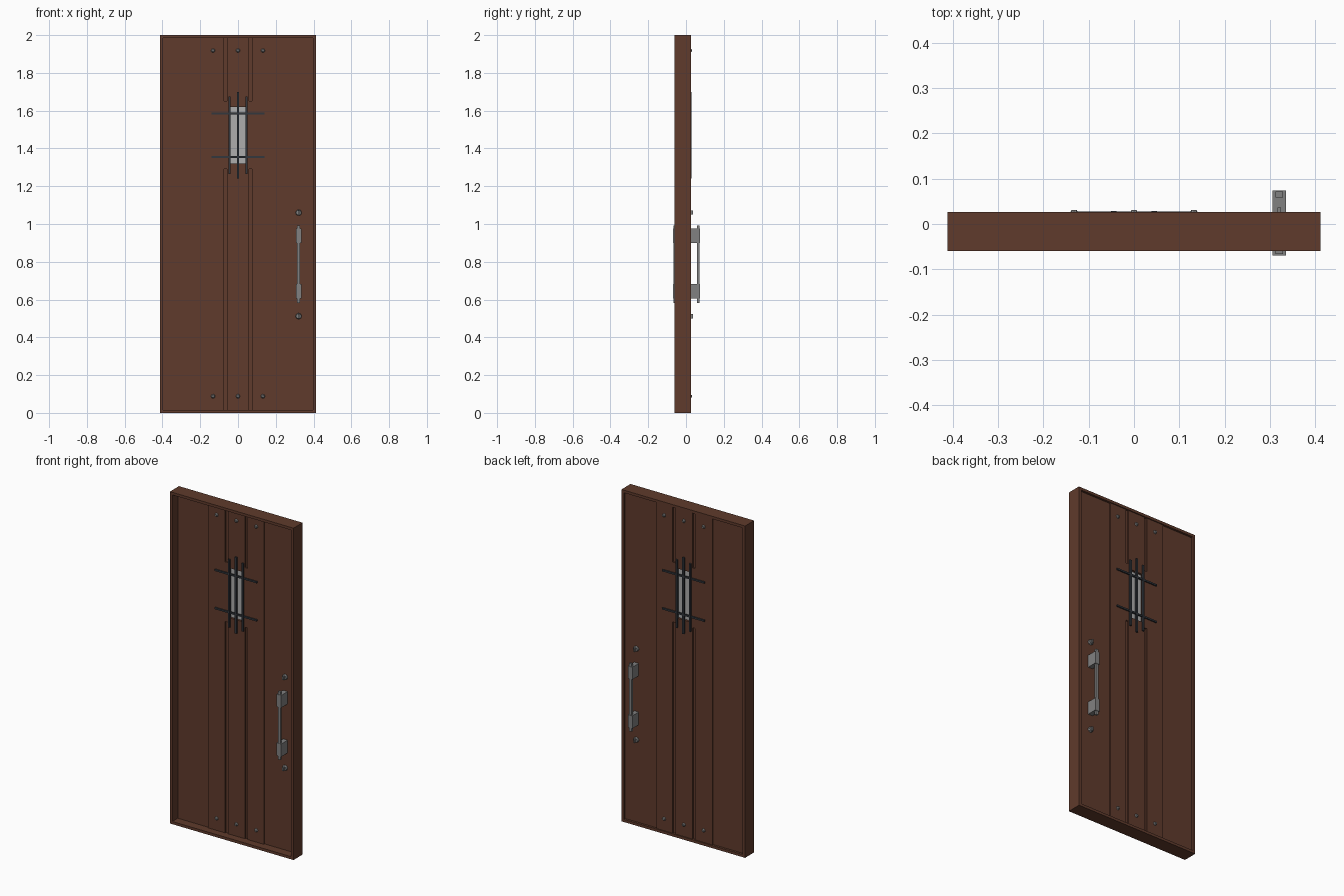
import bpy, bmesh
from mathutils import Matrix, Vector

cube = bpy.data.objects.get("Cube")
if cube:
    bpy.data.objects.remove(cube, do_unlink=True)


def material(name, rgb):
    m = bpy.data.materials.new(name)
    m.use_nodes = True
    m.diffuse_color = (*rgb, 1)
    m.node_tree.nodes["Principled BSDF"].inputs["Base Color"].default_value = (*rgb, 1)
    return m


WOOD = material("brown wood", (0.115, 0.043, 0.025))
STEEL = material("grey steel", (0.22, 0.22, 0.22))
IRON = material("dark iron", (0.032, 0.038, 0.047))
GLASS = material("pale glass", (0.42, 0.42, 0.42))

MID = 0.0025          # middle plane of the door leaf
LEAF = 0.0175         # half thickness of the raised planks
SIDES = (("front", -1), ("back", 1))


def add_box(bm, x, y, z):
    """Box spanning the given (low, high) ranges."""
    lo, hi = Vector((x[0], min(y), z[0])), Vector((x[1], max(y), z[1]))
    bmesh.ops.create_cube(bm, size=1, matrix=Matrix.Translation((lo + hi) / 2)
                          @ Matrix.Diagonal((*(hi - lo), 1)))


def add_disc(bm, x, y, z, r1, r2, sides=8):
    """Short stud along y, tapering from r1 to r2."""
    depth = y[1] - y[0]
    turn = Matrix.Rotation(-1.5707963 if depth > 0 else 1.5707963, 4, "X")
    bmesh.ops.create_cone(bm, cap_ends=True, segments=sides, radius1=r1, radius2=r2,
                          depth=abs(depth),
                          matrix=Matrix.Translation((x, sum(y) / 2, z)) @ turn)


def finish(bm, name, mat):
    me = bpy.data.meshes.new(name)
    bm.to_mesh(me)
    bm.free()
    me.materials.append(mat)
    ob = bpy.data.objects.new(name, me)
    bpy.context.collection.objects.link(ob)
    return ob


def boxes(name, mat, *ranges):
    bm = bmesh.new()
    for r in ranges:
        add_box(bm, *r)
    return finish(bm, name, mat)


# Outer frame around the leaf
W, LIP, DEPTH = 0.412, 0.016, (-0.06, 0.026)
boxes("door_frame", WOOD,
      ((-W, -W + LIP), DEPTH, (0, 2)), ((W - LIP, W), DEPTH, (0, 2)),
      ((-W + LIP, W - LIP), DEPTH, (0, LIP)), ((-W + LIP, W - LIP), DEPTH, (2 - LIP, 2)))

# Flat side panels
base = (MID - LEAF + 0.007, MID + LEAF - 0.007)
tall = (LIP, 2 - LIP)
boxes("side_panels", WOOD, ((-W + LIP, -0.19), base, tall), ((0.183, W - LIP), base, tall))

# Raised middle planks, cut by the window and the long grooves
planks = boxes("middle_planks", WOOD, ((-0.19, 0.183), (MID - LEAF, MID + LEAF), tall))
bm = bmesh.new()
add_box(bm, (-0.045, 0.045), (-0.1, 0.1), (1.32, 1.62))
for _, s in SIDES:
    for gx in (-0.066, 0.066):
        for gz in ((-0.1, 1.29), (1.65, 2.1)):
            add_box(bm, (gx - 0.009, gx + 0.009),
                    (MID + s * (LEAF - 0.008), MID + s * 0.1), gz)
cutter = finish(bm, "groove_cutter", WOOD)
cutter.hide_render = True
cut = planks.modifiers.new("cut", "BOOLEAN")
cut.operation, cut.solver, cut.object = "DIFFERENCE", "EXACT", cutter
bpy.context.view_layer.update()
mesh = bpy.data.meshes.new_from_object(planks.evaluated_get(bpy.context.evaluated_depsgraph_get()))
planks.modifiers.clear()
planks.data = mesh
bpy.data.objects.remove(cutter, do_unlink=True)

# Window pane
boxes("window_glass", GLASS, ((-0.045, 0.045), (MID - 0.004, MID + 0.004), (1.32, 1.62)))

for side, s in SIDES:
    def out(a, b):
        """Depth range measured outward from the middle plane."""
        return (MID + s * a, MID + s * b)

    # Window grille
    bars = [((x - 0.006, x + 0.006), out(0.014, 0.026), (1.47 - h, 1.47 + h))
            for x, h in ((-0.045, 0.205), (0, 0.23), (0.045, 0.205))]
    bars += [((-0.14, 0.14), out(0.016, 0.025), (z - 0.005, z + 0.005)) for z in (1.355, 1.585)]
    boxes(side + "_window_grille", IRON, *bars)

    # Plank bolts
    bm = bmesh.new()
    for x in (-0.132, 0, 0.132):
        for z in (0.088, 1.918):
            add_disc(bm, x, out(0.016, 0.028), z, 0.012, 0.006)
    finish(bm, side + "_plank_bolts", STEEL)

    # Pull handle: grip held by two brackets
    boxes(side + "_pull_handle", STEEL,
          ((0.313, 0.329), out(0.056, 0.069), (0.583, 0.993)),
          ((0.306, 0.336), out(0.008, 0.072), (0.9, 0.975)),
          ((0.306, 0.336), out(0.008, 0.072), (0.605, 0.682)))

    # Locks above and below the handle
    bm = bmesh.new()
    for z in (0.512, 1.06):
        add_disc(bm, 0.321, out(0.008, 0.024), z, 0.017, 0.014)
        add_box(bm, (0.317, 0.325), out(0.02, 0.034), (z - 0.011, z + 0.011))
    finish(bm, side + "_locks", STEEL)
